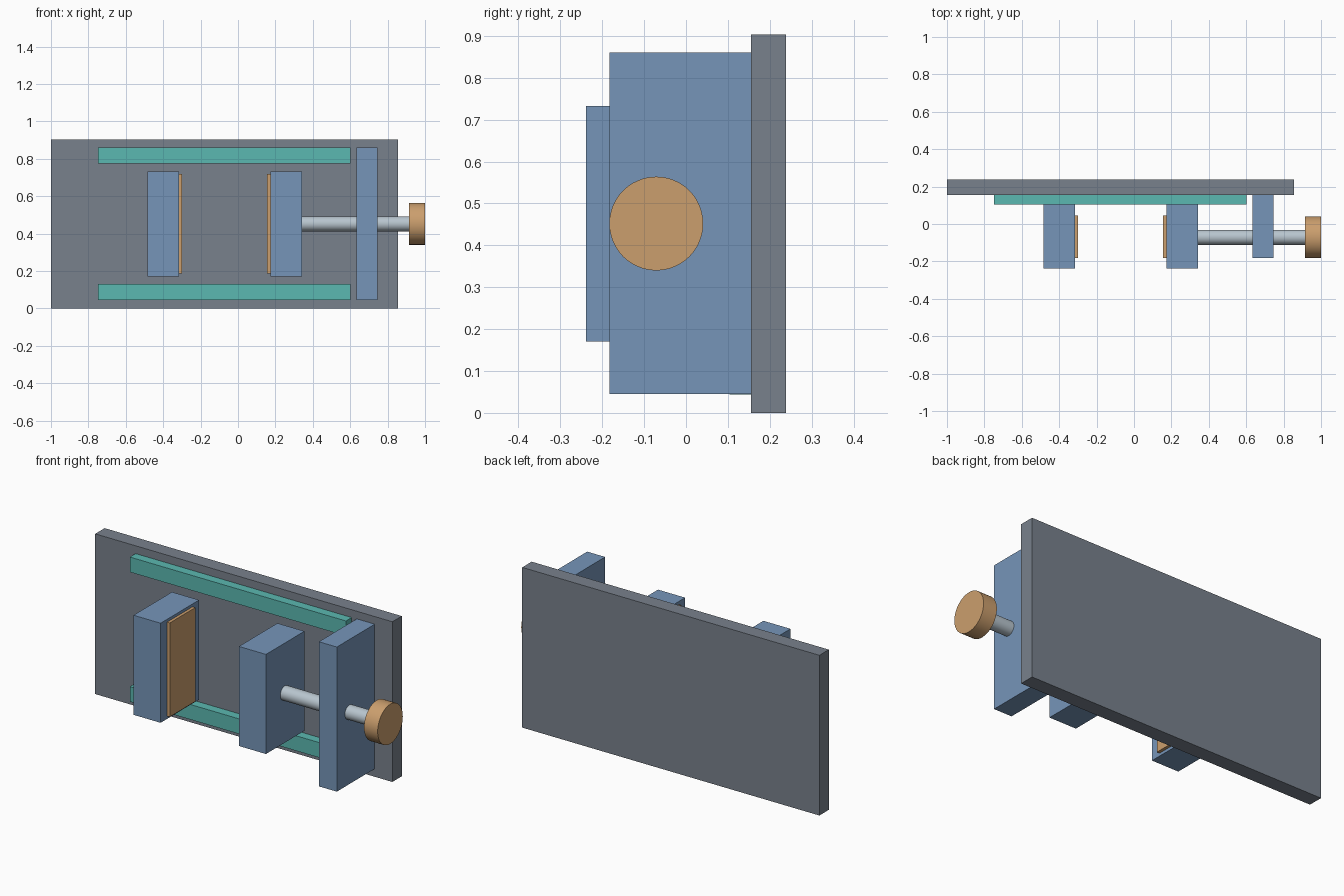
import bpy, math

if "Cube" in bpy.data.objects:
    bpy.data.objects.remove(bpy.data.objects["Cube"])


def material(name, rgb):
    m = bpy.data.materials.new(name)
    m.diffuse_color = (*rgb, 1)
    m.use_nodes = True
    m.node_tree.nodes["Principled BSDF"].inputs["Base Color"].default_value = m.diffuse_color
    return m


GREY = material("slate_grey", (0.19, 0.22, 0.265))
BLUE = material("steel_blue", (0.18, 0.30, 0.485))
TEAL = material("teal", (0.105, 0.48, 0.44))
ORANGE = material("warm_orange", (0.60, 0.345, 0.155))
STEEL = material("pale_steel", (0.48, 0.56, 0.62))


def box(name, x, y, z, mat):
    """Box from (min, max) ranges on each axis."""
    bpy.ops.mesh.primitive_cube_add(size=1, location=[sum(r) / 2 for r in (x, y, z)])
    ob = bpy.context.object
    ob.name = name
    ob.scale = [r[1] - r[0] for r in (x, y, z)]
    bpy.ops.object.transform_apply(location=False, rotation=False, scale=True)
    ob.data.materials.append(mat)


def rod(name, x, radius, mat):
    """Cylinder along x on the screw axis."""
    bpy.ops.mesh.primitive_cylinder_add(
        vertices=48, radius=radius, depth=x[1] - x[0],
        location=(sum(x) / 2, -0.071, MID_Z), rotation=(0, math.pi / 2, 0))
    ob = bpy.context.object
    ob.name = name
    ob.data.materials.append(mat)
    bpy.ops.object.shade_smooth_by_angle(angle=math.radians(40))


MID_Z = 0.452

# Back plate
box("back_plate", (-1, 0.855), (0.155, 0.239), (0, 0.904), GREY)

# Guide rails, mirrored about the middle height
for name, s in (("lower_rail", -1), ("upper_rail", 1)):
    z = sorted((MID_Z + s * 0.323, MID_Z + s * 0.408))
    box(name, (-0.748, 0.601), (0.104, 0.155), z, TEAL)

# Jaws with their facing pads
JAW_Y, JAW_Z = (-0.239, 0.104), (0.171, 0.733)
PAD_Y, PAD_Z = (-0.181, 0.046), (0.187, 0.717)
box("fixed_jaw", (-0.485, -0.316), JAW_Y, JAW_Z, BLUE)
box("fixed_pad", (-0.316, -0.299), PAD_Y, PAD_Z, ORANGE)
box("sliding_jaw", (0.173, 0.342), JAW_Y, JAW_Z, BLUE)
box("sliding_pad", (0.156, 0.173), PAD_Y, PAD_Z, ORANGE)

# End block, screw and knob
box("end_block", (0.633, 0.745), (-0.183, 0.155), (0.045, 0.861), BLUE)
rod("screw", (0.335, 0.92), 0.04, STEEL)
rod("knob", (0.915, 1.0), 0.112, ORANGE)
